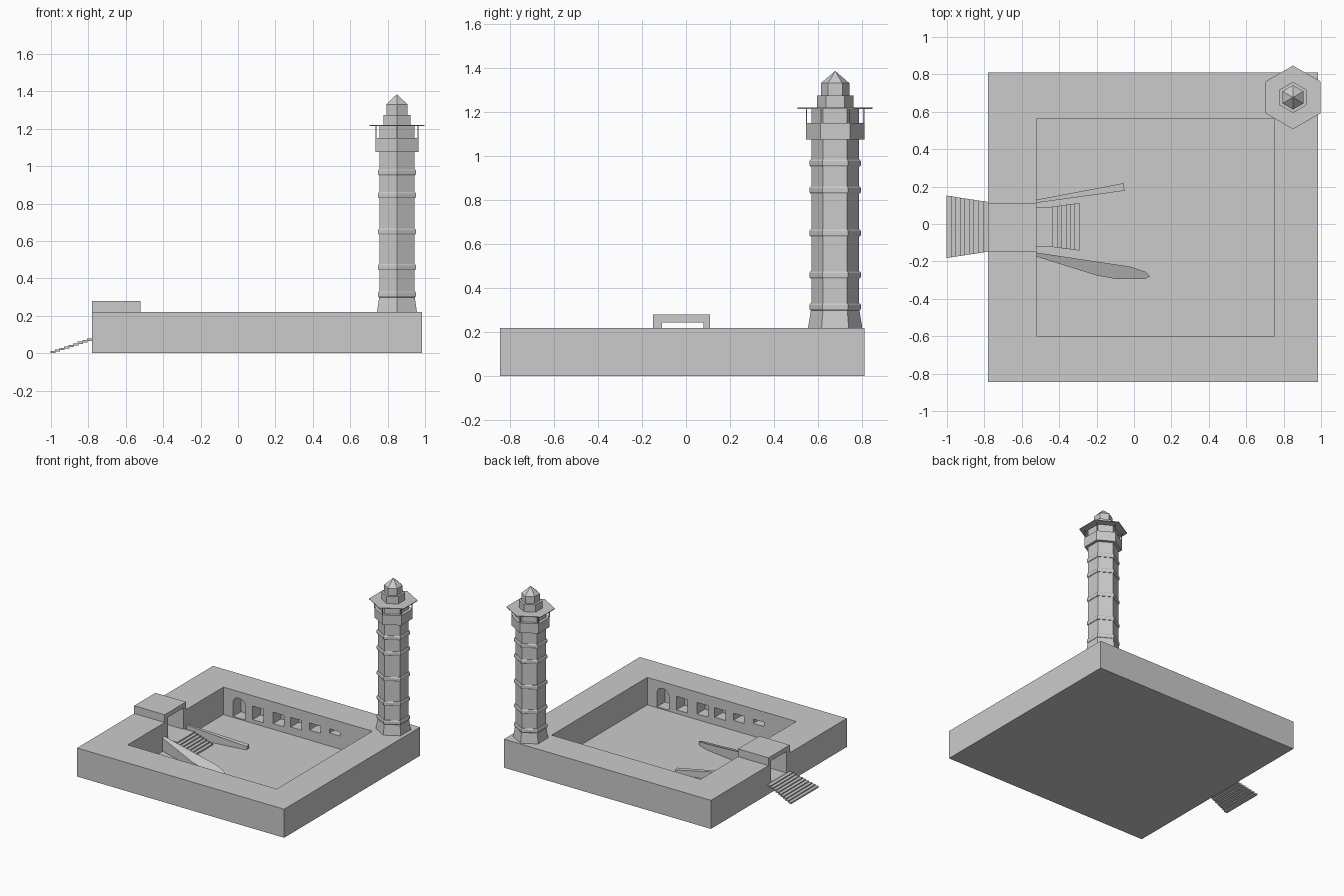
import bpy, bmesh
from math import sin, cos, pi

if "Cube" in bpy.data.objects:
    bpy.data.objects.remove(bpy.data.objects["Cube"])


def make(name, bm):
    bmesh.ops.recalc_face_normals(bm, faces=bm.faces)
    me = bpy.data.meshes.new(name)
    bm.to_mesh(me)
    bm.free()
    ob = bpy.data.objects.new(name, me)
    bpy.context.scene.collection.objects.link(ob)
    return ob


def loft(bm, a, b):
    """Closed solid between two matching loops."""
    va, vb = [bm.verts.new(p) for p in a], [bm.verts.new(p) for p in b]
    n = len(a)
    bm.faces.new(va)
    bm.faces.new(vb[::-1])
    for i in range(n):
        j = (i + 1) % n
        bm.faces.new((va[i], vb[i], vb[j], va[j]))


def add_box(bm, x0, x1, y0, y1, z0, z1):
    loop = [(x0, y0), (x1, y0), (x1, y1), (x0, y1)]
    loft(bm, [(x, y, z0) for x, y in loop], [(x, y, z1) for x, y in loop])


def box(name, *dims):
    bm = bmesh.new()
    add_box(bm, *dims)
    return make(name, bm)


def cut(ob, cutter):
    m = ob.modifiers.new("cut", 'BOOLEAN')
    m.operation, m.solver, m.object = 'DIFFERENCE', 'EXACT', cutter
    cutter.hide_render = True
    cutter.hide_viewport = True


# Courtyard walls and gatehouse
walls = box("courtyard_walls", -0.78, 0.985, -0.845, 0.81, 0, 0.22)
gate = box("gatehouse", -0.78, -0.52, -0.15, 0.11, 0.22, 0.28)
court = box("courtyard_cutter", -0.52, 0.75, -0.60, 0.565, 0.008, 0.4)
passage = box("passage_cutter", -0.82, -0.48, -0.11, 0.08, 0.08, 0.245)

# Arched door and five windows whose sills rise, turned half round for the front wall
CX, CY = 0.115, -0.0175
bm = bmesh.new()
arch = [(-0.05, 0.016), (0.05, 0.016), (0.05, 0.13)]
arch += [(0.05 * cos(a * pi / 6), 0.13 + 0.04 * sin(a * pi / 6)) for a in range(1, 6)]
arch += [(-0.05, 0.13)]
openings = [(-0.387, arch)]
for x, sill in [(-0.225, 0.036), (-0.05, 0.052), (0.10, 0.066), (0.26, 0.085), (0.43, 0.107)]:
    openings.append((x, [(-0.046, sill), (0.046, sill), (0.046, 0.14), (-0.046, 0.14)]))
for s in (1, -1):
    for x, shape in openings:
        loops = [[(CX + s * (x + u - CX), CY + s * (y - CY), z) for u, z in shape]
                 for y in (0.54, 0.66)]
        loft(bm, *loops)
windows = make("window_cutter", bm)

cut(walls, court)
cut(walls, windows)
cut(walls, passage)
cut(gate, passage)


# Flared stairs outside and inside the gate
def stairs(name, xs, zs, ws, n, landing=0):
    bm = bmesh.new()
    mid = -0.015
    step = (xs[1] - xs[0]) / n
    for i in range(n):
        x0, x1 = xs[0] + i * step, xs[0] + (i + 1.15) * step
        z = zs[0] + (zs[1] - zs[0]) * i / (n - 1)
        w0 = ws[0] + (ws[1] - ws[0]) * i / n
        w1 = ws[0] + (ws[1] - ws[0]) * (i + 1) / n
        plan = [(x0, mid - w0), (x1, mid - w1), (x1, mid + w1), (x0, mid + w0)]
        loft(bm, [(x, y, z - 0.012) for x, y in plan], [(x, y, z) for x, y in plan])
    if landing:
        add_box(bm, xs[0] - landing, xs[0], mid - ws[0], mid + ws[0], zs[0] - 0.012, zs[0])
    return make(name, bm)


stairs("outer_stairs", (-0.78, -1.0), (0.078, 0.012), (0.133, 0.167), 9)
stairs("inner_stairs", (-0.46, -0.295), (0.08, 0.02), (0.105, 0.127), 7, 0.06)


# Sloping balustrades beside the inner stairs
def balustrade(name, plan):
    bm = bmesh.new()
    loft(bm, [(x, y, 0.004) for x, y, z in plan], plan)
    return make(name, bm)


balustrade("balustrade_back", [(-0.52, 0.113, 0.10), (-0.05, 0.178, 0.035),
                               (-0.057, 0.218, 0.035), (-0.52, 0.13, 0.10)])
balustrade("balustrade_front", [(-0.52, -0.175, 0.11), (-0.2, -0.275, 0.05), (-0.1, -0.293, 0.035),
                                (0.06, -0.293, 0.03), (0.085, -0.28, 0.03), (0.06, -0.255, 0.04),
                                (-0.02, -0.228, 0.055), (-0.52, -0.153, 0.115)])

# Six-sided tower, points along y
TX, TY = 0.85, 0.677


def hexagon(r, z):
    return [(TX + r * sin(k * pi / 3), TY + r * cos(k * pi / 3), z) for k in range(6)]


def hex_part(name, sections):
    bm = bmesh.new()
    for (r0, z0), (r1, z1) in sections:
        loft(bm, hexagon(r0, z0), hexagon(r1, z1))
    return make(name, bm)


hex_part("tower_foot", [((0.123, 0.22), (0.110, 0.30))])
hex_part("tower_shaft", [((0.108, 0.30), (0.108, 1.215))])
for i, z in enumerate((0.315, 0.46, 0.65, 0.845, 0.967)):
    hex_part(f"tower_ring_{i + 1}", [((0.112, z - 0.016), (0.117, z - 0.009)),
                                     ((0.117, z - 0.009), (0.117, z + 0.009)),
                                     ((0.117, z + 0.009), (0.112, z + 0.016))])
hex_part("balcony", [((0.133, 1.075), (0.133, 1.15))])
hex_part("balcony_roof", [((0.17, 1.214), (0.17, 1.219))])
hex_part("lantern_base", [((0.083, 1.219), (0.083, 1.275))])
hex_part("lantern", [((0.065, 1.275), (0.065, 1.33))])
hex_part("lantern_roof", [((0.065, 1.33), (0.001, 1.385))])

# Thin posts carrying the balcony roof
bm = bmesh.new()
for x, y, z in hexagon(0.130, 1.15):
    add_box(bm, x - 0.003, x + 0.003, y - 0.003, y + 0.003, z, 1.215)
make("balcony_posts", bm)
